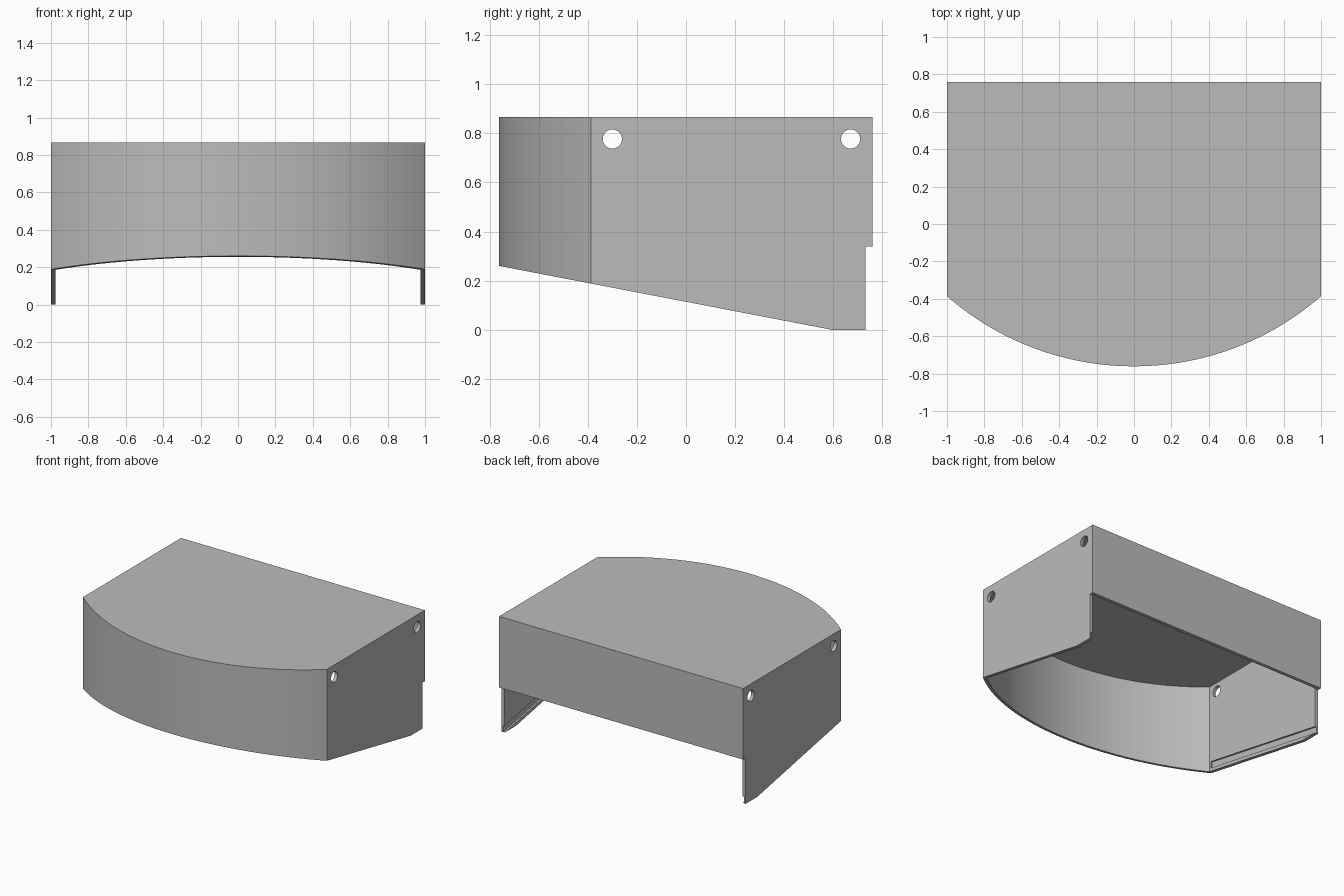
import bpy, bmesh, math
from mathutils import Vector

if "Cube" in bpy.data.objects:
    bpy.data.objects.remove(bpy.data.objects["Cube"], do_unlink=True)

WALL = 0.025
TOP = 0.866
BACK = 0.76
RADIUS = 1.521

grey = bpy.data.materials.new("plain grey")
grey.use_nodes = True
grey.diffuse_color = (0.5, 0.5, 0.5, 1)
grey.node_tree.nodes["Principled BSDF"].inputs["Base Color"].default_value = (0.5, 0.5, 0.5, 1)


def prism(name, points, offset):
    """Extrude a closed outline of 3D points along an offset."""
    bm = bmesh.new()
    face = bm.faces.new([bm.verts.new(p) for p in points])
    geom = bmesh.ops.extrude_face_region(bm, geom=[face])["geom"]
    moved = [v for v in geom if isinstance(v, bmesh.types.BMVert)]
    bmesh.ops.translate(bm, verts=moved, vec=Vector(offset))
    bmesh.ops.recalc_face_normals(bm, faces=bm.faces)
    mesh = bpy.data.meshes.new(name)
    bm.to_mesh(mesh)
    bm.free()
    mesh.materials.append(grey)
    obj = bpy.data.objects.new(name, mesh)
    bpy.context.collection.objects.link(obj)
    return obj


def side_prism(name, profile, half_width):
    """Extrude a (y, z) profile across the width."""
    return prism(name, [(-half_width, y, z) for y, z in profile], (2 * half_width, 0, 0))


def bowed_plan(half_width, radius, back, z, steps=48):
    """Plan outline with straight sides and a bowed front."""
    end = math.asin(half_width / radius)
    arc = [end * (2 * i / steps - 1) for i in range(steps + 1)]
    pts = [(radius * math.sin(a), BACK - radius * math.cos(a), z) for a in arc]
    return pts + [(half_width, back, z), (-half_width, back, z)]


def combine(target, tool, operation):
    tool.hide_render = True
    mod = target.modifiers.new(operation.lower(), "BOOLEAN")
    mod.object = tool
    mod.operation = operation
    mod.solver = "EXACT"
    bpy.context.view_layer.objects.active = target
    bpy.ops.object.modifier_apply(modifier=mod.name)
    bpy.data.objects.remove(tool, do_unlink=True)


def slope(y):
    """Height of the slanted lower edge."""
    return 0.192 * (0.595 - y)


# Outer body: bowed plan trimmed to the side profile
housing = prism("housing", bowed_plan(1, RADIUS, BACK, -0.1), (0, 0, TOP + 0.1))
profile = [(-1, slope(-1)), (0.595, 0), (0.73, 0), (0.73, 0.34),
           (0.8, 0.34), (0.8, 1), (-1, 1)]
combine(housing, side_prism("side_profile", profile, 1.2), "INTERSECT")

# Hollow interior, open below
inside = bowed_plan(1 - WALL, RADIUS - WALL, 0.735, -0.2)
combine(housing, prism("hollow", inside, (0, 0, TOP - WALL + 0.2)), "DIFFERENCE")

# Shallow slanted grooves inside both side walls
y0, y1 = -0.36, 0.8
groove = [(y0, slope(y0) + 0.025), (y1, slope(y1) + 0.025),
          (y1, slope(y1) + 0.075), (y0, slope(y0) + 0.075)]
combine(housing, side_prism("groove", groove, 1 - WALL / 2), "DIFFERENCE")

# Round mounting holes through both side walls
for y in (-0.3, 0.67):
    ring = [(y + 0.039 * math.cos(math.tau * i / 32),
             0.777 + 0.039 * math.sin(math.tau * i / 32)) for i in range(32)]
    combine(housing, side_prism("hole", ring, 1.2), "DIFFERENCE")

for poly in housing.data.polygons:
    poly.material_index = 0
    poly.use_smooth = False
